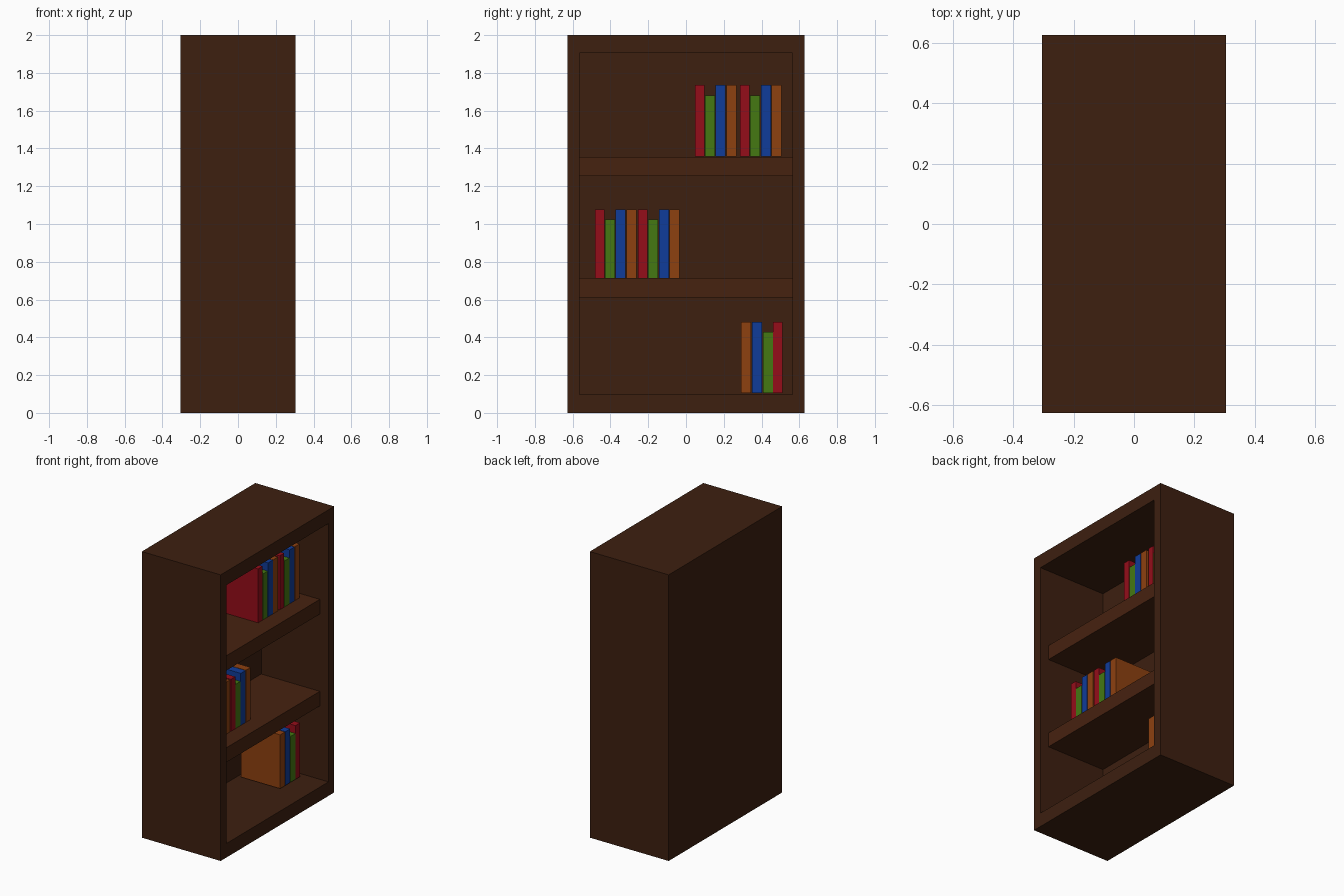
import bpy, bmesh

if "Cube" in bpy.data.objects:
    bpy.data.objects.remove(bpy.data.objects["Cube"])


def material(name, rgb):
    m = bpy.data.materials.new(name)
    m.diffuse_color = (*rgb, 1)
    m.use_nodes = True
    m.node_tree.nodes["Principled BSDF"].inputs["Base Color"].default_value = m.diffuse_color
    return m


WOOD = material("dark_wood", (0.047, 0.014, 0.005))
SHELF = material("shelf_wood", (0.062, 0.016, 0.005))
COLOURS = {
    "red": material("red_cover", (0.30, 0.004, 0.010)),
    "green": material("green_cover", (0.058, 0.19, 0.006)),
    "blue": material("blue_cover", (0.005, 0.045, 0.32)),
    "orange": material("orange_cover", (0.27, 0.052, 0.005)),
}


def finish(name, bm, mat):
    mesh = bpy.data.meshes.new(name)
    bmesh.ops.recalc_face_normals(bm, faces=bm.faces)
    bm.to_mesh(mesh)
    bm.free()
    mesh.materials.append(mat)
    obj = bpy.data.objects.new(name, mesh)
    bpy.context.collection.objects.link(obj)


def box_bm(x, y, z):
    bm = bmesh.new()
    bmesh.ops.create_cube(bm, size=1)
    for v in bm.verts:
        v.co = [lo + (c + 0.5) * (hi - lo) for c, (lo, hi) in zip(v.co, (x, y, z))]
    return bm


def box(name, x, y, z, mat):
    finish(name, box_bm(x, y, z), mat)


# Cabinet: a box whose +x face is inset and pushed in to make the opening
FRONT, BACK, HALF_Y, LOW, HIGH = 0.305, -0.215, 0.564, 0.098, 1.904
bm = box_bm((-FRONT, FRONT), (-0.627, 0.627), (0, 2))
face = max(bm.faces, key=lambda f: f.calc_center_median().x)
bmesh.ops.inset_individual(bm, faces=[face], thickness=0.05)
for v in face.verts:
    v.co = (FRONT, HALF_Y if v.co.y > 0 else -HALF_Y, HIGH if v.co.z > 1 else LOW)
inner = bmesh.ops.extrude_discrete_faces(bm, faces=[face])["faces"][0]
for v in inner.verts:
    v.co.x = BACK
finish("cabinet", bm, WOOD)

# Two shelves, set back from the front edge
for name, z in (("lower_shelf", (0.611, 0.713)), ("upper_shelf", (1.253, 1.356))):
    box(name, (BACK, 0.238), (-HALF_Y, HALF_Y), z, SHELF)

# Books: start, end along y, measured from the start of each group of four
GROUP = (("red", 0, 0.049), ("green", 0.052, 0.105),
         ("blue", 0.109, 0.162), ("orange", 0.166, 0.219))
MIRRORED = (("orange", 0, 0.053), ("blue", 0.058, 0.111),
            ("green", 0.116, 0.169), ("red", 0.169, 0.221))
ROWS = (
    ("top", 0.048, 1.358, 1.735, GROUP), ("top", 0.287, 1.358, 1.735, GROUP),
    ("middle", -0.481, 0.714, 1.078, GROUP), ("middle", -0.253, 0.714, 1.078, GROUP),
    ("bottom", 0.291, 0.106, 0.482, MIRRORED),
)
for row, start, z0, z1, group in ROWS:
    for colour, a, b in group:
        top = z1 - (0.055 if colour == "green" else 0)
        box(f"{row}_{colour}_book", (-0.18, 0.122), (start + a, start + b),
            (z0, top), COLOURS[colour])
